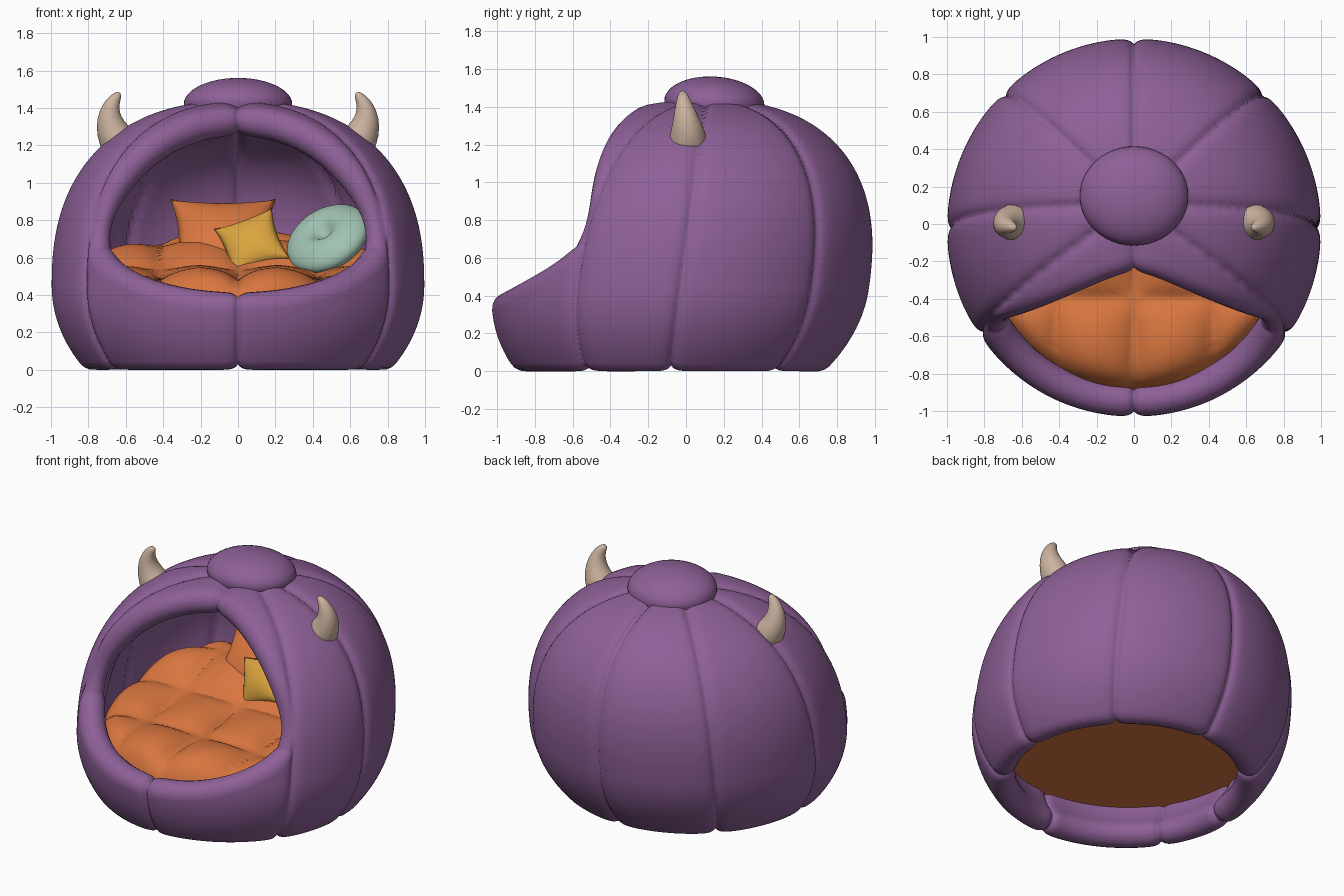
import bpy, bmesh, math
from math import sin, cos, pi, radians, exp
from mathutils import Vector, Euler

if "Cube" in bpy.data.objects:
    bpy.data.objects.remove(bpy.data.objects["Cube"])


def material(name, rgb):
    m = bpy.data.materials.new(name)
    m.diffuse_color = (*rgb, 1)
    m.use_nodes = True
    m.node_tree.nodes["Principled BSDF"].inputs["Base Color"].default_value = m.diffuse_color
    return m


PURPLE = material("purple fabric", (0.27, 0.118, 0.31))
ORANGE = material("orange fabric", (0.69, 0.18, 0.05))
YELLOW = material("mustard fabric", (0.72, 0.38, 0.05))
TEAL = material("pale teal fabric", (0.35, 0.54, 0.44))
HORN = material("beige horn", (0.60, 0.45, 0.35))


def finish(name, bm, mat):
    bmesh.ops.recalc_face_normals(bm, faces=bm.faces[:])
    for f in bm.faces:
        f.smooth = True
    me = bpy.data.meshes.new(name)
    bm.to_mesh(me)
    bm.free()
    me.materials.append(mat)
    ob = bpy.data.objects.new(name, me)
    bpy.context.collection.objects.link(ob)
    return ob


# ---- shell: puffy dome wall between a floor ring and the sloped front opening
W, ZC, UP, LOW, HALF = 0.915, 0.45, 0.905, 0.70, 0.085
SEAMS = [radians(a) for a in (0, 45, 90, 124, 180)]


def wall(px, py):
    """Point on the dome's middle layer; distance from chart centre = angle from top."""
    b, az = math.hypot(px, py), math.atan2(px, py)
    n, h = (2.4, UP) if b < pi / 2 else (2.0, LOW)
    R = (abs(sin(b) / W) ** n + abs(cos(b) / h) ** n) ** (-1 / n)
    r, z = R * sin(b), ZC + R * cos(b)
    return Vector((r * sin(az), r * cos(az) - 0.09 + 0.14 * z, z))


def opening(t):
    """Chart point on the opening's edge, from its oval in the front view."""
    x = 0.745 * sin(t)
    z = 0.64 + (0.694 if cos(t) > 0 else 0.31) * cos(t)
    n, h = (2.4, UP) if z > ZC else (2.0, LOW)
    r = W * (1 - (abs(z - ZC) / h) ** n) ** (1 / n)
    b, f = math.atan2(r, z - ZC), math.asin(max(-1, min(1, x / r)))
    return b * sin(f), -b * cos(f)


def chart(t, s):
    ox, oy = opening(t)
    ax, ay = 2.009 * sin(t), 2.009 * cos(t)
    return ax + (ox - ax) * s, ay + (oy - ay) * s


def frame(t, s):
    p = chart(t, s)
    m = wall(*p)
    e = 0.006
    dt = wall(*chart(t + e, s)) - wall(*chart(t - e, s))
    ds = wall(*chart(t, s + e)) - wall(*chart(t, s - e))
    n = dt.cross(ds).normalized()
    if n.dot(m - Vector((0, 0, ZC))) < 0:
        n = -n
    tan = n.cross(dt).normalized()
    if tan.dot(ds) < 0:
        tan = -tan
    az = abs(math.atan2(*p))
    d = min(abs(az - a) for a in SEAMS) * math.hypot(m.x, m.y)
    return m, n, tan, HALF - 0.03 * exp(-d / 0.022)


def shell():
    NT, NO, NI, NA = 480, 100, 26, 9
    bm = bmesh.new()
    loops = []
    for i in range(NT):
        t = 2 * pi * (i + 0.001) / NT
        pts = []
        for k in range(NO + 1):
            m, n, tan, h = frame(t, k / NO)
            pts.append(m + n * h)
            if k == 0:
                foot = (m, n, tan, h)
        for k in range(1, NA):
            a = pi * k / NA
            pts.append(m + (n * cos(a) + tan * sin(a)) * h)
        for k in range(NI, -1, -1):
            m, n, tan, h = frame(t, k / NI)
            pts.append(m - n * h)
        m, n, tan, h = foot
        for k in range(1, NA):
            a = pi * k / NA
            pts.append(m - (n * cos(a) + tan * sin(a)) * h)
        loops.append([bm.verts.new(p) for p in pts])
    for i in range(NT):
        a, b = loops[i], loops[(i + 1) % NT]
        for j in range(len(a)):
            k = (j + 1) % len(a)
            bm.faces.new((a[j], b[j], b[k], a[k]))
    return finish("dome_shell", bm, PURPLE)


shell()

# ---- round cap where the panels meet
bm = bmesh.new()
bmesh.ops.create_uvsphere(bm, u_segments=48, v_segments=24, radius=1)
for v in bm.verts:
    v.co = (v.co.x * 0.29, v.co.y * 0.265 + 0.15, v.co.z * 0.14 + 1.42 - 0.012 * v.co.y)
finish("top_cap", bm, PURPLE)


# ---- floor cushion: tufted top that rises toward the back, flat underside
def near(v, lines):
    return 1 - exp(-min(abs(v - l) for l in lines) / 0.09)


def cushion_top(x, y):
    k = max(0, min(1, (y + 0.25) / 0.8))
    rise = 0.20 * k * k * (3 - 2 * k)
    return 0.48 + rise + 0.09 * near(x, (-0.42, 0, 0.42)) * near(y, (-0.4, 0.03, 0.42))


bm = bmesh.new()
R, BASE, NR, NS = 0.86, 0.28, 44, 128
centre = bm.verts.new((0, -0.03, cushion_top(0, -0.03)))
prev = None
for i in range(1, NR + 1):
    q = sin(i / NR * pi / 2)
    ring = []
    for j in range(NS):
        a = 2 * pi * j / NS
        x, y = R * q * cos(a), R * q * sin(a) - 0.03
        edge = max(0, 1 - q ** 10) ** 0.5
        ring.append(bm.verts.new((x, y, BASE + (cushion_top(x, y) - BASE) * edge)))
    for j in range(NS):
        k = (j + 1) % NS
        if prev:
            bm.faces.new((prev[j], ring[j], ring[k], prev[k]))
        else:
            bm.faces.new((centre, ring[j], ring[k]))
    prev = ring
bm.faces.new(prev[::-1])
finish("floor_cushion", bm, ORANGE).data.polygons[-1].use_smooth = False


# ---- square throw pillows with pinched sides
def pillow(name, mat, size, thick, pinch, loc, rot):
    bm = bmesh.new()
    bmesh.ops.create_grid(bm, x_segments=24, y_segments=24, size=1)
    back = bmesh.ops.duplicate(bm, geom=bm.faces[:] + bm.edges[:] + bm.verts[:])["geom"]
    lower = {g for g in back if isinstance(g, bmesh.types.BMVert)}
    m = Euler([radians(a) for a in rot]).to_matrix()
    for v in bm.verts:
        x, y = v.co.x, v.co.y
        z = thick * (max(0, 1 - x * x) * max(0, 1 - y * y)) ** 0.5
        p = Vector((x * size * (1 - pinch * (1 - y * y)), y * size * (1 - pinch * (1 - x * x)),
                    -z if v in lower else z))
        v.co = m @ p + Vector(loc)
    bmesh.ops.remove_doubles(bm, verts=bm.verts[:], dist=0.0005)
    finish(name, bm, mat)


pillow("large_pillow", ORANGE, 0.285, 0.12, 0.17, (-0.08, 0.36, 0.69), (52, 0, 0))
pillow("small_pillow", YELLOW, 0.165, 0.08, 0.13, (0.075, 0.17, 0.675), (60, -20, 0))

# ---- round pillow with dimpled centre
bm = bmesh.new()
bmesh.ops.create_uvsphere(bm, u_segments=40, v_segments=40, radius=1)
turn = Vector((-0.41, -0.6, 0.68)).to_track_quat('Z', 'Y')
for v in bm.verts:
    r = math.hypot(v.co.x, v.co.y)
    z = v.co.z * 0.1 * (1 - 0.75 * exp(-(r / 0.3) ** 2))
    v.co = turn @ Vector((v.co.x * 0.235, v.co.y * 0.235, z)) + Vector((0.48, 0.10, 0.70))
finish("round_pillow", bm, TEAL)

# ---- curved horns, mirrored
PATH = [(0.58, 0.01, 1.14, 0.10), (0.635, 0.01, 1.21, 0.105), (0.675, 0.01, 1.28, 0.088),
        (0.69, 0.0, 1.35, 0.066), (0.68, -0.01, 1.41, 0.046), (0.655, -0.015, 1.455, 0.03),
        (0.63, -0.02, 1.482, 0.014)]
for side, name in ((1, "right_horn"), (-1, "left_horn")):
    bm = bmesh.new()
    rings = []
    for i, (x, y, z, r) in enumerate(PATH):
        a, b = PATH[max(i - 1, 0)], PATH[min(i + 1, len(PATH) - 1)]
        d = Vector((b[0] - a[0], 0, b[2] - a[2])).normalized()
        across = Vector((d.z, 0, -d.x))
        ring = []
        for j in range(24):
            w = 2 * pi * j / 24
            p = Vector((x, y, z)) + (across * cos(w) + Vector((0, 1, 0)) * sin(w)) * r
            ring.append(bm.verts.new((p.x * side, p.y, p.z)))
        rings.append(ring)
    for a, b in zip(rings, rings[1:]):
        for j in range(24):
            k = (j + 1) % 24
            bm.faces.new((a[j], a[k], b[k], b[j]))
    bm.faces.new(rings[0])
    bm.faces.new(rings[-1])
    ob = finish(name, bm, HORN)
    sub = ob.modifiers.new("smooth", 'SUBSURF')
    sub.levels = sub.render_levels = 1
